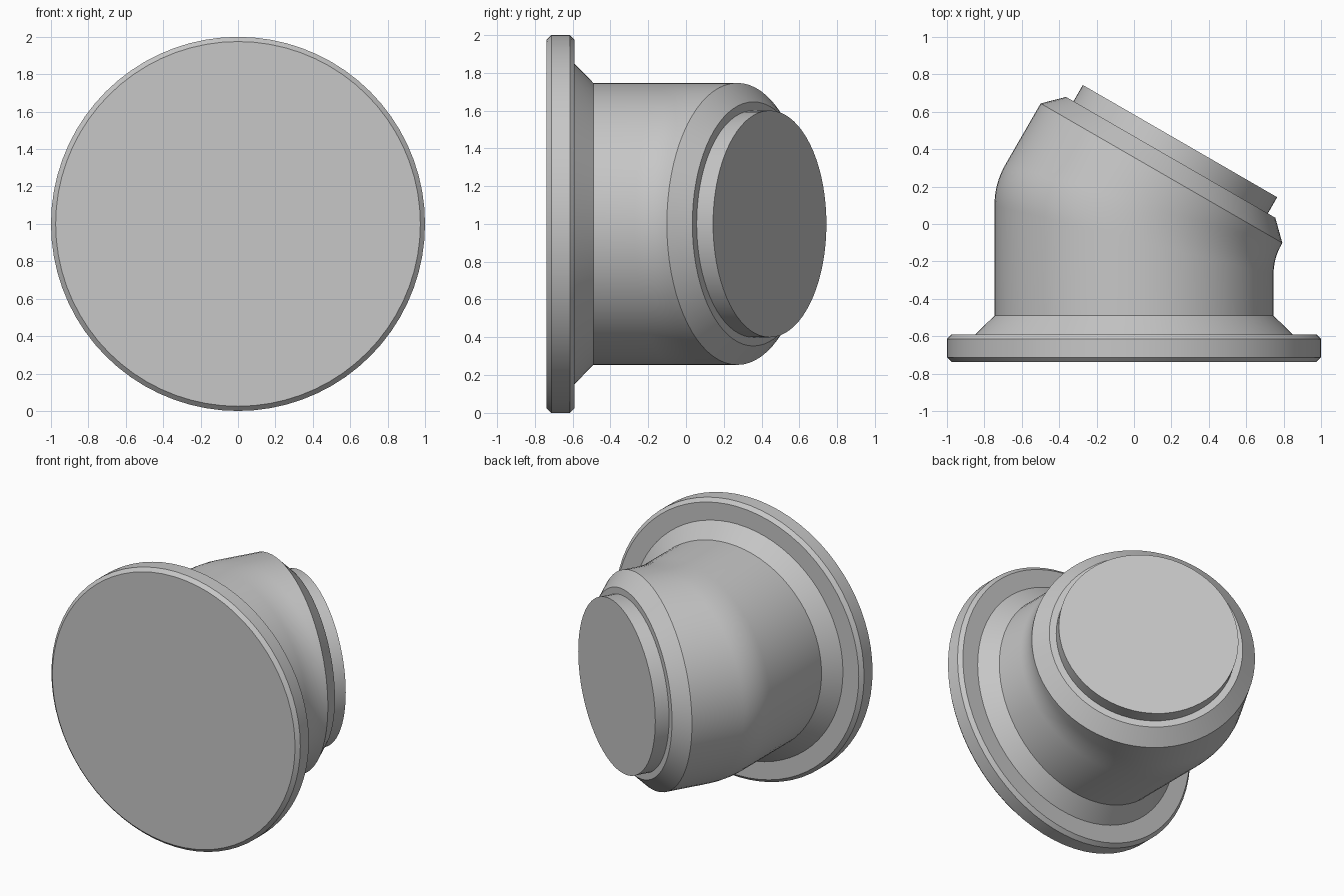
import bpy
import math
from mathutils import Vector

if "Cube" in bpy.data.objects:
    bpy.data.objects.remove(bpy.data.objects["Cube"], do_unlink=True)

SEG = 72
BEND = math.radians(30)
RADIUS = 0.746
UP = Vector((0, 0, 1))
FRONT_AXIS = Vector((0, 1, 0))
TILT_AXIS = Vector((math.sin(BEND), math.cos(BEND), 0))
TILT_SIDE = Vector((math.cos(BEND), -math.sin(BEND), 0))
ELBOW = Vector((0, 0.017, 1))   # where the two pipe axes meet
RIM = 0.294                     # distance from the elbow to the pipe rim

grey = bpy.data.materials.new("plain grey")
grey.use_nodes = True
grey.diffuse_color = (0.57, 0.57, 0.57, 1)
grey.node_tree.nodes["Principled BSDF"].inputs["Base Color"].default_value = grey.diffuse_color


def angles():
    return [2 * math.pi * i / SEG for i in range(SEG)]


def ring(centre, radius, side):
    return [centre + radius * (math.cos(a) * side + math.sin(a) * UP) for a in angles()]


def straight_ring(y, radius):
    return ring(Vector((0, y, 1)), radius, Vector((1, 0, 0)))


def tilted_ring(distance, radius):
    return ring(ELBOW + TILT_AXIS * distance, radius, TILT_SIDE)


def bend_ring(t):
    """One loop of the rounded mitre, t from 0 (straight side) to 1 (tilted side)."""
    loop = []
    for p in straight_ring(ELBOW.y, RADIUS):
        mitre = p - FRONT_AXIS * p.x * math.tan(BEND / 2)
        reach = 0.103 - 0.02 * p.x
        start, end = mitre - FRONT_AXIS * reach, mitre + TILT_AXIS * reach
        loop.append(start * (1 - t) ** 2 + mitre * 2 * t * (1 - t) + end * t * t)
    return loop


def loft(name, rings, cap_start=False, cap_end=False):
    verts = [v for r in rings for v in r]
    faces = []
    for k in range(len(rings) - 1):
        a, b = k * SEG, (k + 1) * SEG
        for i in range(SEG):
            j = (i + 1) % SEG
            faces.append((b + i, b + j, a + j, a + i))
    if cap_start:
        faces.append(tuple(range(SEG)))
    if cap_end:
        faces.append(tuple(reversed(range(len(verts) - SEG, len(verts)))))
    mesh = bpy.data.meshes.new(name)
    mesh.from_pydata(verts, [], faces)
    mesh.materials.append(grey)
    obj = bpy.data.objects.new(name, mesh)
    bpy.context.collection.objects.link(obj)
    bpy.ops.object.select_all(action="DESELECT")
    obj.select_set(True)
    bpy.context.view_layer.objects.active = obj
    bpy.ops.object.shade_smooth_by_angle(angle=math.radians(30))
    return obj


# Wide front disc with chamfered edges
loft("front_disc", [straight_ring(y, r) for y, r in
                    ((-0.738, 0.975), (-0.713, 1), (-0.615, 1), (-0.59, 0.975))],
     cap_start=True, cap_end=True)

# Sloping collar behind the disc
loft("collar", [straight_ring(-0.59, 0.848), straight_ring(-0.49, RADIUS)])

# Pipe body with a rounded mitre bend, ending in a chamfered rim
loft("bent_body", [straight_ring(-0.49, RADIUS)]
     + [bend_ring(k / 8) for k in range(9)]
     + [tilted_ring(RIM, RADIUS), tilted_ring(RIM + 0.098, 0.646)], cap_end=True)

# Round plug on the tilted end
loft("end_plug", [tilted_ring(RIM + 0.098, 0.6), tilted_ring(RIM + 0.198, 0.6)],
     cap_end=True)
